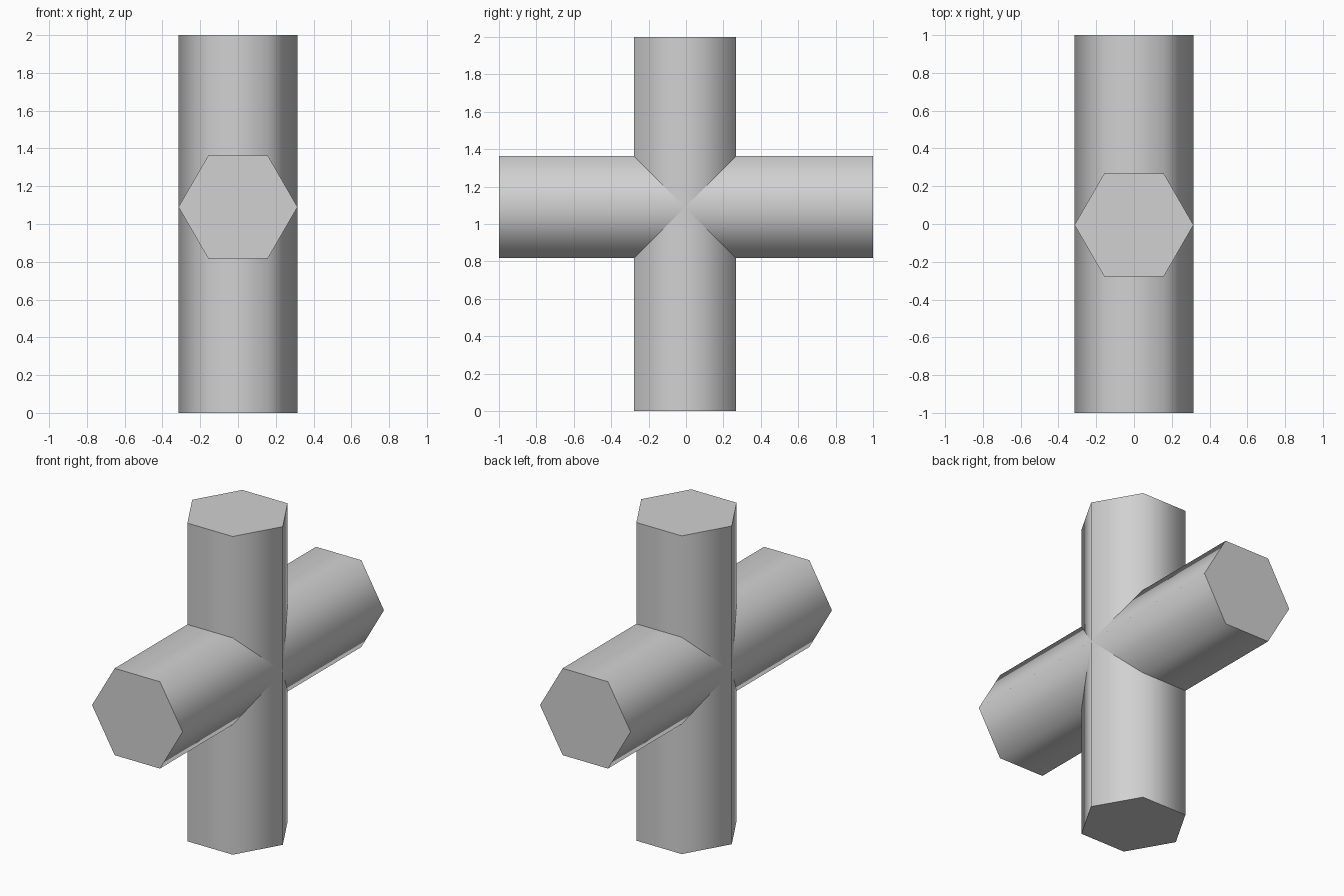
import bpy
import math

cube = bpy.data.objects.get("Cube")
if cube:
    bpy.data.objects.remove(cube, do_unlink=True)

RADIUS = 0.315
LENGTH = 2.0

# Single plain grey
grey = bpy.data.materials.new("light_grey")
grey.use_nodes = True
colour = (0.64, 0.64, 0.64, 1)
grey.diffuse_color = colour
grey.node_tree.nodes["Principled BSDF"].inputs["Base Color"].default_value = colour


def hex_bar(name, centre, tilt):
    """Six-sided bar with corners on the x axis, smooth sides and crisp ends."""
    bpy.ops.mesh.primitive_cylinder_add(
        vertices=6, radius=RADIUS, depth=LENGTH, location=centre)
    bar = bpy.context.object
    bar.name = name
    # Turn a corner to face x, then lay the bar down if tilted
    bar.rotation_euler = (tilt, 0, math.radians(30) if tilt == 0 else 0)
    if tilt:
        bar.rotation_mode = 'QUATERNION'
        from mathutils import Euler
        lay = Euler((tilt, 0, 0)).to_quaternion()
        spin = Euler((0, 0, math.radians(30))).to_quaternion()
        bar.rotation_quaternion = lay @ spin
    bpy.ops.object.transform_apply(location=False, rotation=True, scale=True)
    bpy.ops.object.shade_smooth_by_angle(angle=math.radians(70))
    bar.data.materials.append(grey)
    return bar


hex_bar("upright_bar", (0, -0.005, LENGTH / 2), 0)
hex_bar("cross_bar", (0, 0, 1.09), math.radians(90))
